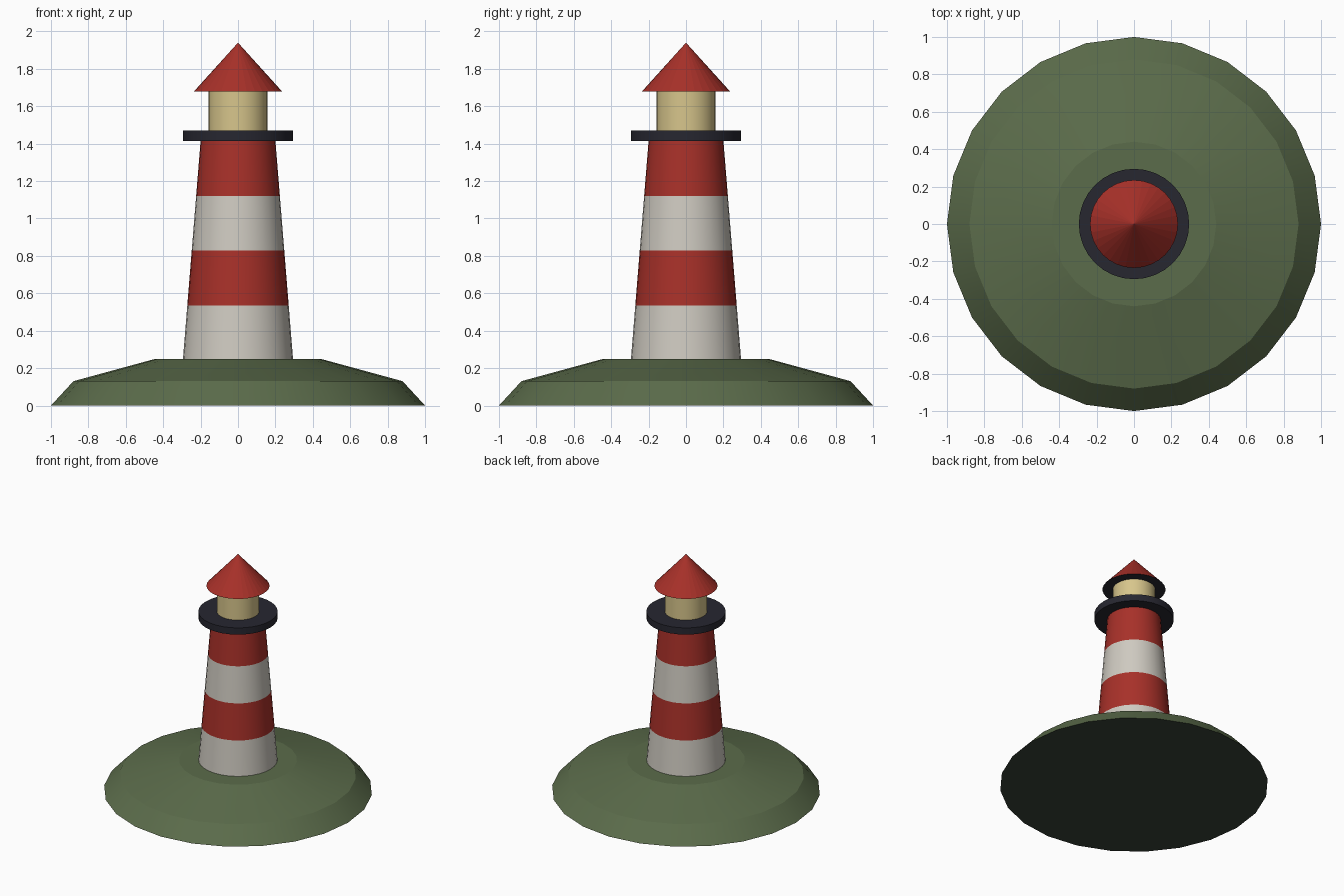
import bpy
import bmesh
from math import cos, sin, tau, radians

if "Cube" in bpy.data.objects:
    bpy.data.objects.remove(bpy.data.objects["Cube"], do_unlink=True)


def material(name, rgb):
    mat = bpy.data.materials.new(name)
    mat.use_nodes = True
    mat.diffuse_color = (*rgb, 1)
    mat.node_tree.nodes["Principled BSDF"].inputs["Base Color"].default_value = (*rgb, 1)
    return mat


grass = material("grass green", (0.105, 0.15, 0.07))
earth = material("dark earth", (0.04, 0.055, 0.04))
red = material("signal red", (0.39, 0.03, 0.022))
white = material("chalk white", (0.62, 0.59, 0.53))
dark = material("dark iron", (0.02, 0.02, 0.03))
cream = material("lantern cream", (0.68, 0.56, 0.26))


def lathe(name, profile, sides, mats, rule=None, smooth=True):
    """Closed solid turned about z from (radius, height) points, bottom to top."""
    bm = bmesh.new()
    rings = []
    for r, z in profile:
        count = sides if r > 0 else 1
        rings.append([bm.verts.new((r * cos(tau * i / sides), r * sin(tau * i / sides), z))
                      for i in range(count)])
    for low, high in zip(rings, rings[1:]):
        for i in range(sides):
            j = (i + 1) % sides
            top = [high[j], high[i]] if len(high) > 1 else [high[0]]
            bm.faces.new([low[i], low[j]] + top)
    bm.faces.new(rings[0][::-1])
    if len(rings[-1]) > 1:
        bm.faces.new(rings[-1])
    bm.normal_update()
    if rule:
        for f in bm.faces:
            f.material_index = rule(f)
    mesh = bpy.data.meshes.new(name)
    bm.to_mesh(mesh)
    bm.free()
    for m in mats:
        mesh.materials.append(m)
    obj = bpy.data.objects.new(name, mesh)
    bpy.context.collection.objects.link(obj)
    if smooth:
        bpy.ops.object.select_all(action='DESELECT')
        obj.select_set(True)
        bpy.context.view_layer.objects.active = obj
        bpy.ops.object.shade_smooth_by_angle(angle=radians(12))


def underside(face):
    return int(face.normal.z < -0.9)


# Grassy island with bare earth below
lathe("island", [(1, 0), (0.88, 0.13), (0.44, 0.25)], 24, [grass, earth], underside)

# Tapered tower with four equal bands, white first, its foot sunk in the island
BOTTOM, TOP, BANDS = 0.24, 1.415, 4
steps = [i / BANDS for i in range(BANDS + 1)]
lathe("tower", [(0.295 - 0.095 * t, BOTTOM + (TOP - BOTTOM) * t) for t in steps], 32,
      [white, red],
      lambda f: int((f.calc_center_median().z - BOTTOM) / (TOP - BOTTOM) * BANDS) % 2)

# Gallery, lantern room and roof with a dark soffit
lathe("gallery", [(0.295, 1.415), (0.295, 1.47)], 32, [dark])
lathe("lantern_room", [(0.158, 1.47), (0.158, 1.68)], 32, [cream])
lathe("roof", [(0.235, 1.68), (0, 1.94)], 32, [red, dark], underside, smooth=False)
